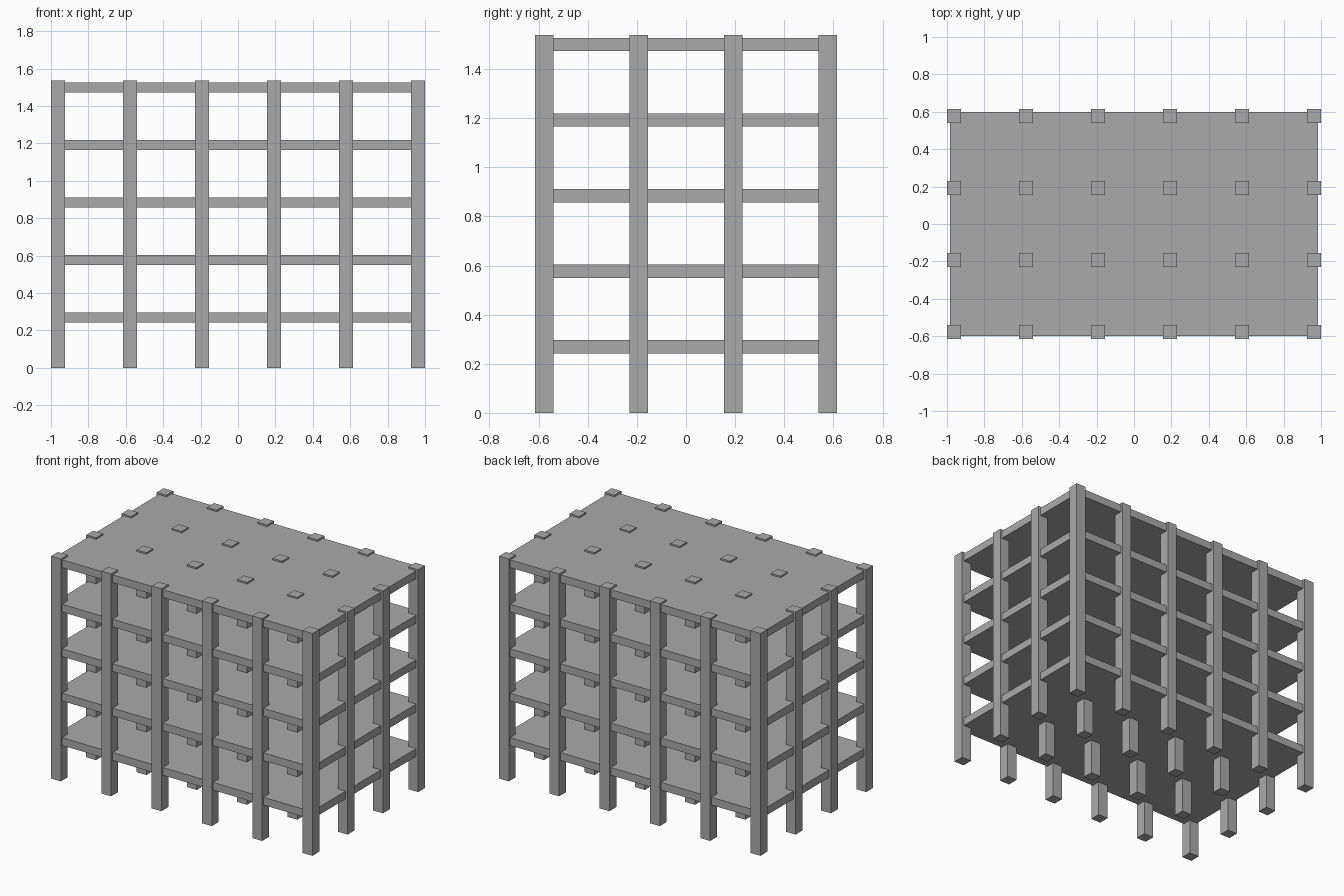
import bpy

if "Cube" in bpy.data.objects:
    bpy.data.objects.remove(bpy.data.objects["Cube"])

concrete = bpy.data.materials.new("concrete grey")
concrete.diffuse_color = (0.402, 0.402, 0.402, 1)
concrete.use_nodes = True
concrete.node_tree.nodes["Principled BSDF"].inputs["Base Color"].default_value = concrete.diffuse_color


def box(name, x, y, z0, z1, sx, sy):
    """Axis-aligned block centred on x, y and spanning z0 to z1."""
    bpy.ops.mesh.primitive_cube_add(size=1, location=(x, y, (z0 + z1) / 2))
    ob = bpy.context.object
    ob.name = name
    ob.scale = (sx, sy, z1 - z0)
    bpy.ops.object.transform_apply(location=False, rotation=False, scale=True)
    ob.data.materials.append(concrete)
    return ob


NX, NY, FLOORS = 6, 4, 5
BAY = 0.385          # column spacing
COL = 0.075          # column width
STOREY = 0.3075      # floor-to-floor height
HEIGHT = FLOORS * STOREY

# Grid of full-height columns
for i in range(NX):
    for j in range(NY):
        x = (i - (NX - 1) / 2) * BAY
        y = (j - (NY - 1) / 2) * BAY
        box(f"column_{i + 1}_{j + 1}", x, y, 0, HEIGHT, COL, COL)

# Floor slabs, set slightly inside the outer column faces
for k in range(1, FLOORS + 1):
    top = k * STOREY - 0.011
    box(f"floor_slab_{k}", 0, 0, top - 0.054, top, 1.97, 1.2)
